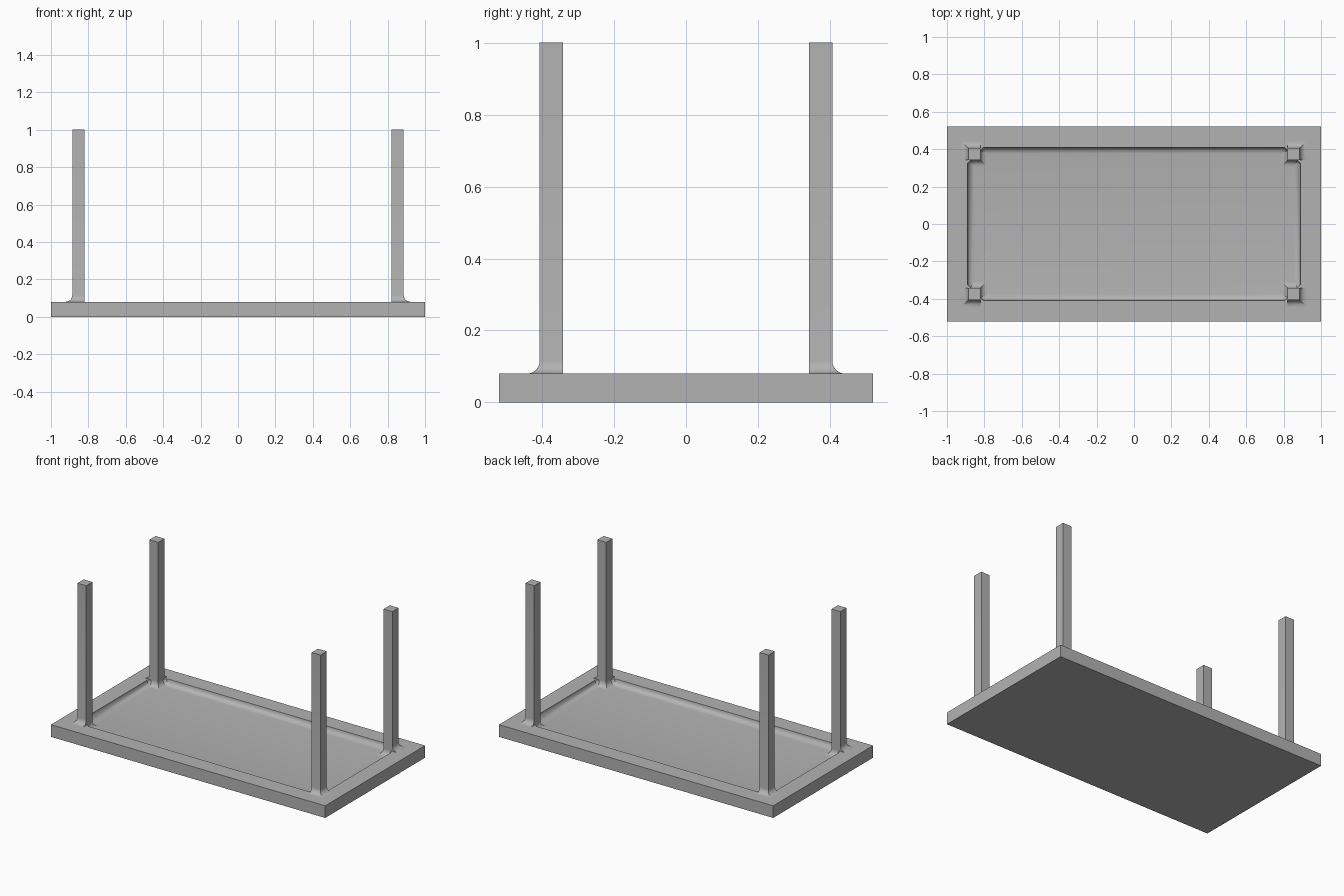
import bpy, bmesh, math

cube = bpy.data.objects.get("Cube")
if cube:
    bpy.data.objects.remove(cube, do_unlink=True)

TOP, FLOOR, HEIGHT, R = 0.08, 0.045, 1.0, 0.035
STEPS = 6
GREY = (0.45, 0.45, 0.45, 1)

mat = bpy.data.materials.new("plain grey")
mat.use_nodes = True
mat.diffuse_color = GREY
mat.node_tree.nodes["Principled BSDF"].inputs["Base Color"].default_value = GREY


def fillet():
    """Concave quarter round: (height above base, spread) from base upward."""
    for i in range(STEPS + 1):
        a = math.pi / 2 * i / STEPS
        yield R * (1 - math.cos(a)), R * (1 - math.sin(a))


def loft(name, rings):
    """Join successive rings of equal length and cap both ends."""
    bm = bmesh.new()
    loops = [[bm.verts.new(p) for p in ring] for ring in rings]
    for a, b in zip(loops, loops[1:]):
        n = len(a)
        for i in range(n):
            j = (i + 1) % n
            bm.faces.new((a[i], a[j], b[j], b[i]))
    bm.faces.new(loops[0])
    bm.faces.new(loops[-1])
    bmesh.ops.remove_doubles(bm, verts=bm.verts, dist=1e-6)
    bmesh.ops.recalc_face_normals(bm, faces=bm.faces)
    mesh = bpy.data.meshes.new(name)
    bm.to_mesh(mesh)
    bm.free()
    mesh.materials.append(mat)
    obj = bpy.data.objects.new(name, mesh)
    bpy.context.collection.objects.link(obj)
    bpy.ops.object.select_all(action="DESELECT")
    obj.select_set(True)
    bpy.context.view_layer.objects.active = obj
    bpy.ops.object.shade_smooth_by_angle(angle=math.radians(30))


def octagon(hx, hy, cut, z):
    """Rectangle with cut corners; a zero cut gives a plain rectangle."""
    pts = []
    for sx, sy in ((1, 1), (-1, 1), (-1, -1), (1, -1)):
        pair = [(sx * hx, sy * (hy - cut), z), (sx * (hx - cut), sy * hy, z)]
        pts += pair if sx == sy else pair[::-1]
    return pts


# Board: slab with a recess whose wall curves into the floor
rings = [octagon(1, 0.52, 0, 0), octagon(1, 0.52, 0, TOP)]
for h, e in reversed(list(fillet())):
    rings.append(octagon(0.89 - e, 0.41 - e, 0.085 - e * (2 - math.sqrt(2)), FLOOR + h))
loft("board", rings)


# Legs: square posts flared into the recess floor inside and the rim outside
def leg(name, sx, sy):
    rows = [(FLOOR + h, e, 0) for h, e in fillet()]
    rows += [(TOP + h, 0, e) for h, e in fillet()]
    rows.append((HEIGHT, 0, 0))
    rings = []
    for z, inner, outer in rows:
        x0, x1 = 0.822 - inner, 0.886 + outer
        y0, y1 = 0.342 - inner, 0.407 + outer
        rings.append([(sx * x, sy * y, z) for x, y in
                      ((x0, y0), (x1, y0), (x1, y1), (x0, y1))])
    loft(name, rings)


for side, sx in (("left", 1), ("right", -1)):
    for end, sy in (("front", -1), ("back", 1)):
        leg(f"{end}_{side}_leg", sx, sy)
